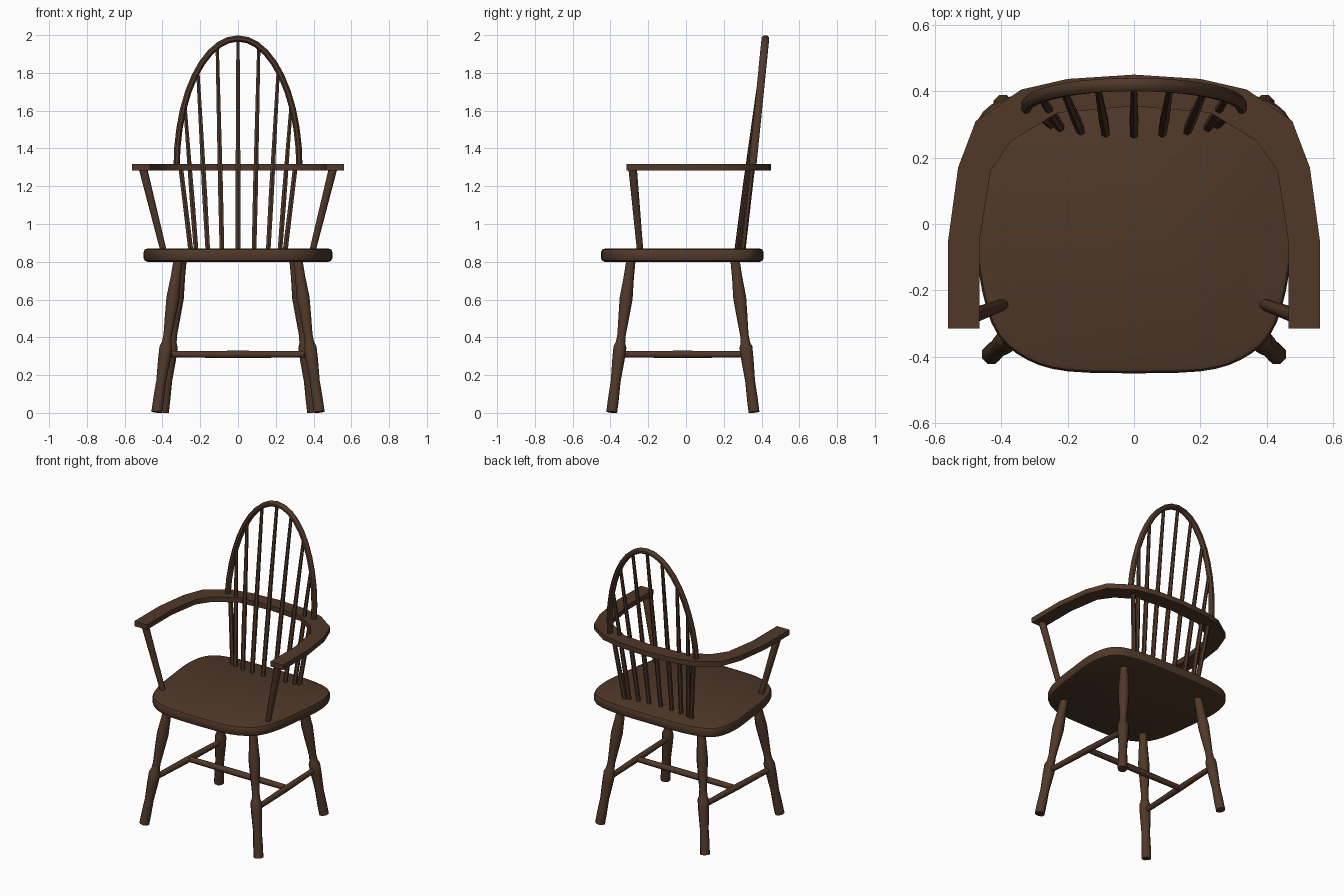
import bpy, bmesh, math
from mathutils import Vector

if "Cube" in bpy.data.objects:
    bpy.data.objects.remove(bpy.data.objects["Cube"])

wood = bpy.data.materials.new("dark brown wood")
wood.diffuse_color = (0.08, 0.04, 0.022, 1)
wood.use_nodes = True
wood.node_tree.nodes["Principled BSDF"].inputs["Base Color"].default_value = wood.diffuse_color


def finish(bm, name, angle=40):
    bmesh.ops.recalc_face_normals(bm, faces=bm.faces)
    me = bpy.data.meshes.new(name)
    bm.to_mesh(me)
    bm.free()
    me.materials.append(wood)
    ob = bpy.data.objects.new(name, me)
    bpy.context.collection.objects.link(ob)
    bpy.ops.object.select_all(action='DESELECT')
    bpy.context.view_layer.objects.active = ob
    ob.select_set(True)
    bpy.ops.object.shade_smooth_by_angle(angle=math.radians(angle))
    return ob


def tube(name, pts, radii, sides=8, depth=1.0):
    """Sweep a round section along a path; depth stretches it front to back."""
    bm = bmesh.new()
    pts = [Vector(p) for p in pts]
    rings = []
    for i, p in enumerate(pts):
        t = (pts[min(i + 1, len(pts) - 1)] - pts[max(i - 1, 0)]).normalized()
        ref = Vector((1, 0, 0)) if abs(t.y) > 0.9 else Vector((0, 1, 0))
        u = t.cross(ref).normalized()
        v = t.cross(u) * depth
        rings.append([bm.verts.new(p + radii[i] * (u * math.cos(a) + v * math.sin(a)))
                      for a in (2 * math.pi * (k + 0.5) / sides for k in range(sides))])
    for a, b in zip(rings, rings[1:]):
        for k in range(sides):
            j = (k + 1) % sides
            bm.faces.new((a[k], a[j], b[j], b[k]))
    bm.faces.new(rings[0])
    bm.faces.new(rings[-1])
    return finish(bm, name, 50)


def turned(name, a, b, profile, sides=8):
    a, b = Vector(a), Vector(b)
    return tube(name, [a.lerp(b, t) for t, r in profile], [r for t, r in profile], sides)


def smooth_path(p, n=3):
    """Catmull-Rom refinement of an open 2D path."""
    p = [Vector(q) for q in p]
    out = []
    for i in range(len(p) - 1):
        a, b, c, d = p[max(i - 1, 0)], p[i], p[i + 1], p[min(i + 2, len(p) - 1)]
        for k in range(n):
            t = k / n
            out.append(0.5 * (2 * b + (c - a) * t + (2 * a - 5 * b + 4 * c - d) * t * t
                              + (3 * b - a - 3 * c + d) * t ** 3))
    return out + [p[-1]]


def slab(name, outline, z0, z1, bevel):
    bm = bmesh.new()
    f = bm.faces.new([bm.verts.new((x, y, z0)) for x, y in outline])
    ext = bmesh.ops.extrude_face_region(bm, geom=[f])
    bmesh.ops.translate(bm, vec=(0, 0, z1 - z0),
                        verts=[v for v in ext['geom'] if isinstance(v, bmesh.types.BMVert)])
    if bevel:
        rim = [e for e in bm.edges if abs(e.verts[0].co.z - e.verts[1].co.z) < 1e-5]
        bmesh.ops.bevel(bm, geom=rim, offset=bevel, segments=2, profile=0.5, affect='EDGES')
    return finish(bm, name)


def mirrored(half):
    return [tuple(p) for p in half] + [(-p[0], p[1]) for p in reversed(half) if abs(p[0]) > 1e-6]


# Seat
seat_half = [(0, -.45), (.2, -.444), (.32, -.41), (.41, -.335), (.458, -.2), (.485, 0), (.5, .15),
             (.485, .28), (.43, .36), (.31, .398), (.15, .41), (0, .41)]
slab("seat", mirrored(smooth_path(seat_half)), .80, .87, .02)

# Arm bow: flat steam-bent band
outer = [(.56, -.315), (.56, -.05), (.53, .17), (.477, .31), (.34, .405), (.2, .437), (0, .45)]
inner = [(0, .355), (.23, .335), (.37, .25), (.432, .16), (.465, -.05), (.465, -.315)]
bm = bmesh.new()
outer_m = outer + [(-x, y) for x, y in outer[-2::-1]]
inner_m = inner[::-1] + [(-x, y) for x, y in inner[1:]]
bm.free()
slab("arm_bow", outer_m + inner_m[::-1], 1.283, 1.317, 0)


def lean(z):
    return .352 + .07 * (z - 1.3) / .7


# Back hoop
hoop = []
for i in range(21):
    a = math.pi * i / 20
    z = 1.3 + .682 * math.sin(a)
    hoop.append((.325 * math.cos(a), lean(z), z))
tube("back_hoop", hoop, [.018] * len(hoop), 8, 1.2)

# Back spindles, rising from the seat to the hoop
for i, (xb, xt, yb) in enumerate([(0, 0, .27), (.085, .11, .273), (.16, .213, .28), (.222, .282, .29)]):
    zt = 1.3 + .68 * math.sqrt(1 - (xt / .325) ** 2)
    for s in ((1, -1) if xb else (1,)):
        turned(f"back_spindle_{i}_{'right' if s > 0 else 'left'}", (s * xb, yb, .86),
               (s * xt, lean(zt), zt), [(0, .014), (.3, .015), (1, .010)], 6)

# Legs, posts and stretchers on both sides
leg = [(0, .026), (.12, .029), (.26, .037), (.36, .032), (.50, .024), (.55, .027), (.58, .037),
       (.66, .035), (.80, .028), (.92, .031), (1, .031)]
for s, side in ((1, "right"), (-1, "left")):
    turned(f"front_leg_{side}", (s * .315, -.29, .82), (s * .43, -.393, 0.004), leg)
    turned(f"rear_leg_{side}", (s * .295, .258, .82), (s * .395, .36, 0.004), leg)
    turned(f"side_stretcher_{side}", (s * .385, -.345, .31), (s * .355, .31, .31),
           [(0, .018), (.5, .021), (1, .018)])
    turned(f"arm_post_{side}", (s * .395, -.243, .86), (s * .502, -.282, 1.29),
           [(0, .018), (.5, .021), (1, .024)])
    turned(f"short_spindle_{side}", (s * .25, .30, .86), (s * .302, .35, 1.29),
           [(0, .015), (1, .014)], 6)
turned("cross_stretcher", (-.37, 0, .31), (.37, 0, .31), [(0, .018), (.5, .021), (1, .018)])
